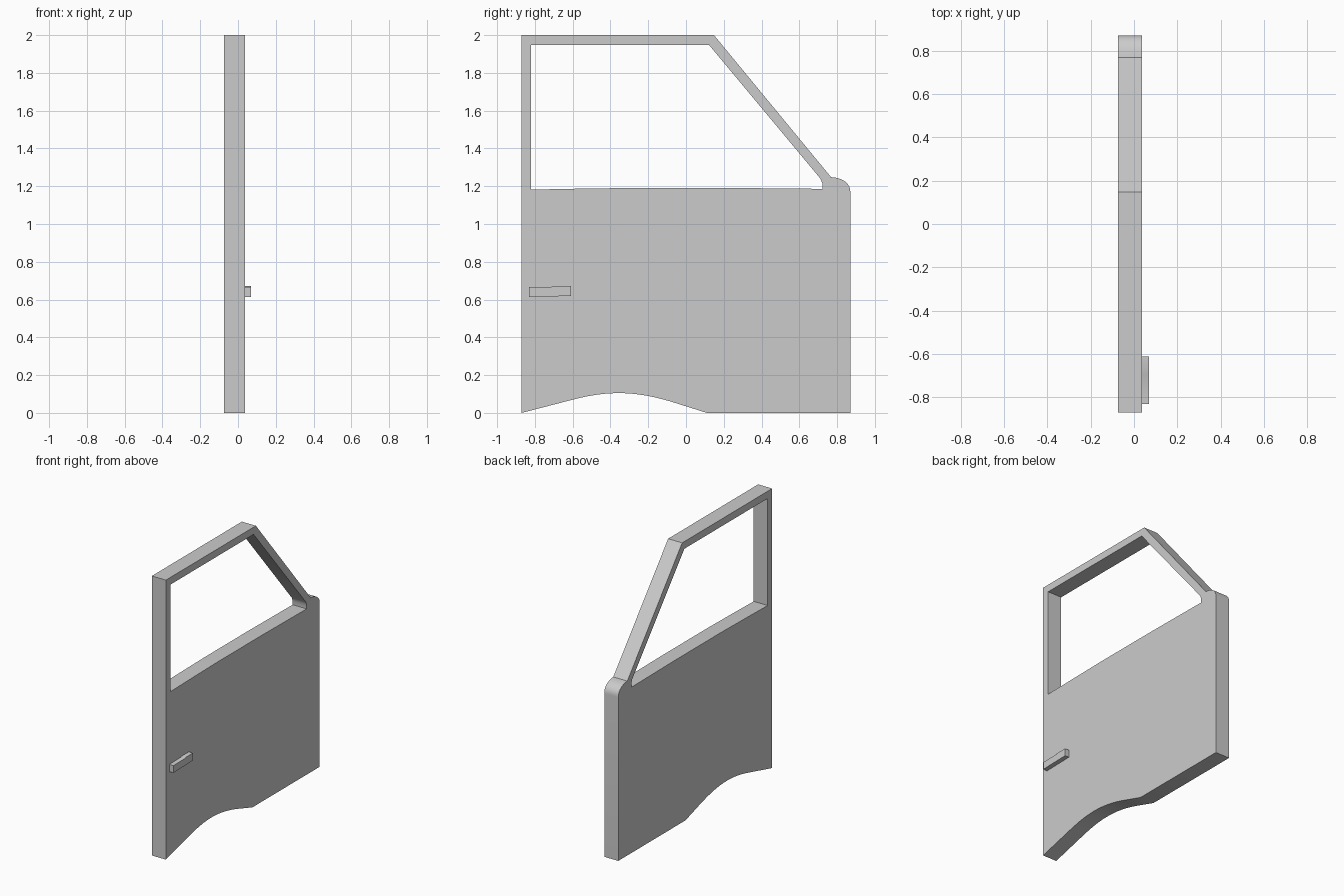
import bpy, bmesh
from math import radians
from mathutils import Vector
from mathutils.geometry import interpolate_bezier

if "Cube" in bpy.data.objects:
    bpy.data.objects.remove(bpy.data.objects["Cube"])


def bezier(a, b, c, d, n):
    pts = [Vector((p[0], p[1], 0)) for p in (a, b, c, d)]
    return [(p.x, p.y) for p in interpolate_bezier(*pts, n)]


def panel(name, loops, x0, x1):
    """Fill closed (y, z) loops (outline plus holes) and extrude along x."""
    bm = bmesh.new()
    edges = []
    for loop in loops:
        vs = [bm.verts.new((x0, y, z)) for y, z in loop]
        edges += [bm.edges.new((v, vs[(i + 1) % len(vs)])) for i, v in enumerate(vs)]
    bmesh.ops.triangle_fill(bm, use_beauty=True, edges=edges, normal=(1, 0, 0))
    ext = bmesh.ops.extrude_face_region(bm, geom=bm.faces[:], use_keep_orig=True)
    moved = [g for g in ext["geom"] if isinstance(g, bmesh.types.BMVert)]
    bmesh.ops.translate(bm, verts=moved, vec=(x1 - x0, 0, 0))
    bmesh.ops.recalc_face_normals(bm, faces=bm.faces[:])
    mesh = bpy.data.meshes.new(name)
    bm.to_mesh(mesh)
    bm.free()
    obj = bpy.data.objects.new(name, mesh)
    bpy.context.collection.objects.link(obj)
    bpy.ops.object.select_all(action='DESELECT')
    obj.select_set(True)
    bpy.context.view_layer.objects.active = obj
    bpy.ops.object.shade_smooth_by_angle(angle=radians(25))
    return obj


# Door outline: wheel-arch curve below, rounded hinge corner, raked pillar
outline = [(-0.87, 0)]
outline += bezier((-0.6, 0.07), (-0.42, 0.117), (-0.28, 0.119), (-0.08, 0.06), 14)
outline += [(0.11, 0), (0.87, 0)]
outline += bezier((0.87, 1.17), (0.87, 1.215), (0.83, 1.245), (0.768, 1.248), 10)
outline += [(0.148, 2.0), (-0.87, 2.0)]

# Window opening with a slightly crowned sill
window = [(-0.82, 1.182), (-0.57, 1.187), (-0.28, 1.191), (0.22, 1.191),
          (0.63, 1.187), (0.722, 1.186), (0.722, 1.215), (0.712, 1.24),
          (0.122, 1.948), (-0.82, 1.948)]
panel("door_panel", [outline, window], -0.073, 0.038)

# Pull handle on the outer face
handle = [(-0.83, 0.614), (-0.61, 0.619), (-0.61, 0.672), (-0.69, 0.672), (-0.70, 0.668), (-0.83, 0.666)]
panel("door_handle", [handle], 0.037, 0.07)
